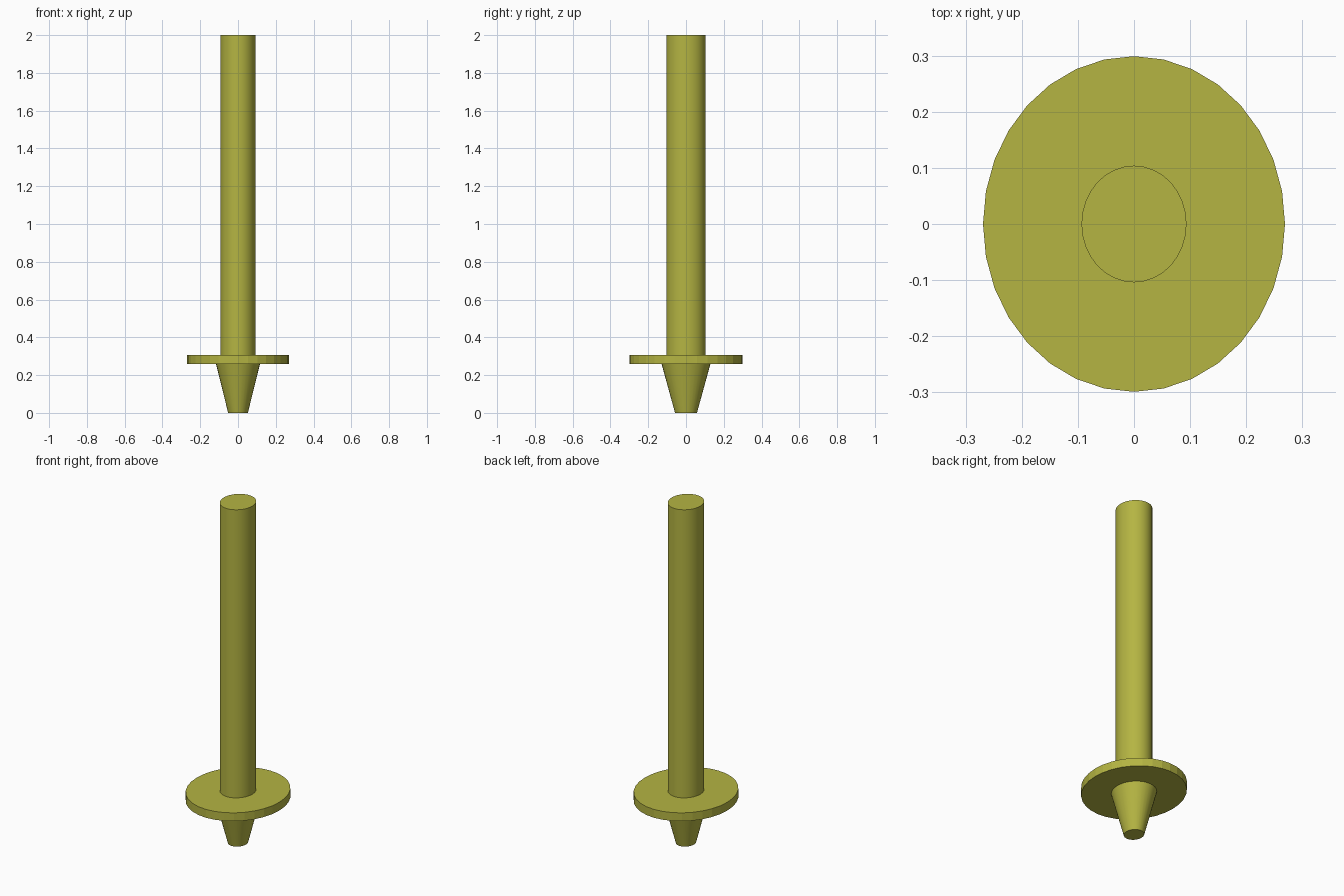
import bpy
import math

cube = bpy.data.objects.get("Cube")
if cube:
    bpy.data.objects.remove(cube, do_unlink=True)

olive = bpy.data.materials.new("olive_yellow")
olive.use_nodes = True
colour = (0.46, 0.46, 0.055, 1)
olive.diffuse_color = colour
olive.node_tree.nodes["Principled BSDF"].inputs["Base Color"].default_value = colour

SQUASH = 0.9  # every section is slightly narrower in x than in y


def round_part(name, bottom, top, low, high, smooth=True):
    """Elliptical cylinder or cone between two heights; radii are along y."""
    bpy.ops.mesh.primitive_cone_add(
        vertices=32, radius1=bottom, radius2=top, depth=high - low,
        location=(0, 0, (low + high) / 2))
    part = bpy.context.object
    part.name = name
    part.scale.x = SQUASH
    bpy.ops.object.transform_apply(location=False, rotation=False, scale=True)
    part.data.materials.append(olive)
    if smooth:
        bpy.ops.object.shade_smooth_by_angle(angle=math.radians(30))
    return part


# Tapered foot, flat collar and long shaft
round_part("tapered_tip", 0.058, 0.129, 0.0, 0.258)
round_part("collar_disc", 0.299, 0.299, 0.258, 0.307, smooth=False)
round_part("shaft", 0.104, 0.104, 0.307, 2.0)
